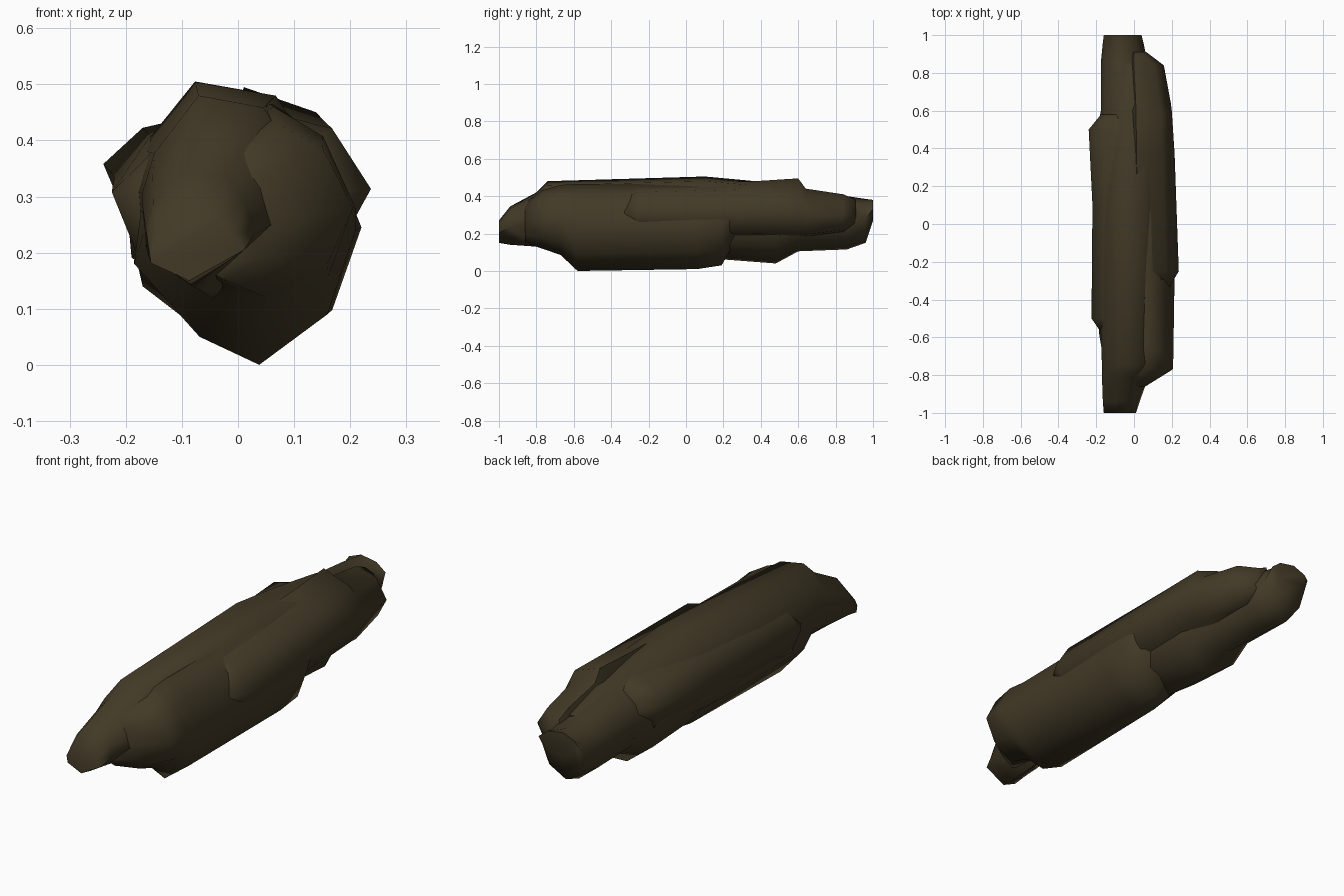
import bpy, bmesh, math

bark = bpy.data.materials.new("dark_brown")
bark.diffuse_color = (0.055, 0.042, 0.02, 1)


def loft(name, profile, rings):
    """Sweep an (x, z) profile along y; each ring is (y, xmin, xmax, zmin, zmax)."""
    xs = [p[0] for p in profile]
    zs = [p[1] for p in profile]
    unit = [((x - min(xs)) / (max(xs) - min(xs)), (z - min(zs)) / (max(zs) - min(zs)))
            for x, z in profile]
    bm = bmesh.new()
    loops = [[bm.verts.new((x0 + u * (x1 - x0), y, z0 + v * (z1 - z0))) for u, v in unit]
             for y, x0, x1, z0, z1 in rings]
    n = len(unit)
    for a, b in zip(loops, loops[1:]):
        for i in range(n):
            j = (i + 1) % n
            bm.faces.new((a[i], a[j], b[j], b[i]))
    bm.faces.new(loops[0])
    bm.faces.new(loops[-1])
    bmesh.ops.recalc_face_normals(bm, faces=bm.faces[:])
    mesh = bpy.data.meshes.new(name)
    bm.to_mesh(mesh)
    bm.free()
    mesh.materials.append(bark)
    ob = bpy.data.objects.new(name, mesh)
    bpy.context.collection.objects.link(ob)
    bpy.ops.object.select_all(action='DESELECT')
    ob.select_set(True)
    bpy.context.view_layer.objects.active = ob
    bpy.ops.object.shade_smooth_by_angle(angle=math.radians(75))
    return ob


# upper piece with the blunt front nose, running to the back
loft("upper_front_piece",
     [(-0.07, 0.50), (0.07, 0.475), (0.13, 0.38), (0.16, 0.27),
      (-0.04, 0.08), (-0.18, 0.19), (-0.19, 0.3), (-0.165, 0.38)],
     [(-1.0, -.16, .01, .15, .27), (-.94, -.165, .03, .14, .345),
      (-.8, -.17, .08, .13, .42), (-.74, -.17, .12, .12, .48),
      (.1, -.2, .16, .08, .505), (.37, -.18, .16, .1, .48),
      (.63, -.17, .15, .15, .44), (.85, -.15, .1, .18, .39)])

# lower piece that rests on the ground
loft("lower_piece",
     [(0.06, 0.465), (0.15, 0.40), (0.21, 0.24), (0.16, 0.09), (0.04, 0),
      (-0.065, 0.05), (-0.18, 0.18), (-0.16, 0.34)],
     [(-.86, -.12, .06, .15, .36), (-.77, -.15, .205, .12, .43), (-.67, -.17, .21, .085, .46),
      (-.58, -.185, .21, 0, .465), (.06, -.185, .22, .01, .465),
      (.19, -.17, .215, .03, .45), (.29, -.1, .18, .2, .40)])

# back piece with the far end tip
loft("back_piece",
     [(-0.06, 0.45), (0.08, 0.40), (0.16, 0.27), (0.1, 0.12), (-0.04, 0.04),
      (-0.17, 0.14), (-0.2, 0.27), (-0.17, 0.36)],
     [(-.2, -.15, .1, .15, .4), (.22, -.2, .16, .06, .45), (.48, -.2, .16, .04, .45),
      (.6, -.175, .13, .105, .44), (.86, -.175, .07, .115, .40),
      (.96, -.165, .05, .15, .385), (1.0, -.16, .04, .27, .38)])

# right side slab
loft("right_piece",
     [(0.02, 0.495), (0.17, 0.45), (0.24, 0.325), (0.18, 0.2), (0, 0.17), (-0.05, 0.3)],
     [(-.33, -.05, .19, .21, .42), (-.25, -.05, .237, .18, .46), (.37, -.05, .215, .17, .48),
      (.6, -.05, .2, .17, .495), (.64, -.05, .195, .17, .44),
      (.84, -.05, .158, .2, .41), (.91, -.02, .065, .25, .38)])

# left side slab
loft("left_piece",
     [(-0.24, 0.35), (-0.17, 0.42), (-0.05, 0.45), (0, 0.3), (-0.05, 0.2), (-0.18, 0.2)],
     [(-.58, -.17, 0, .18, .38), (-.5, -.225, 0, .17, .40), (.1, -.22, 0, .18, .44),
      (.5, -.24, 0, .22, .45), (.58, -.175, 0, .22, .43)])
